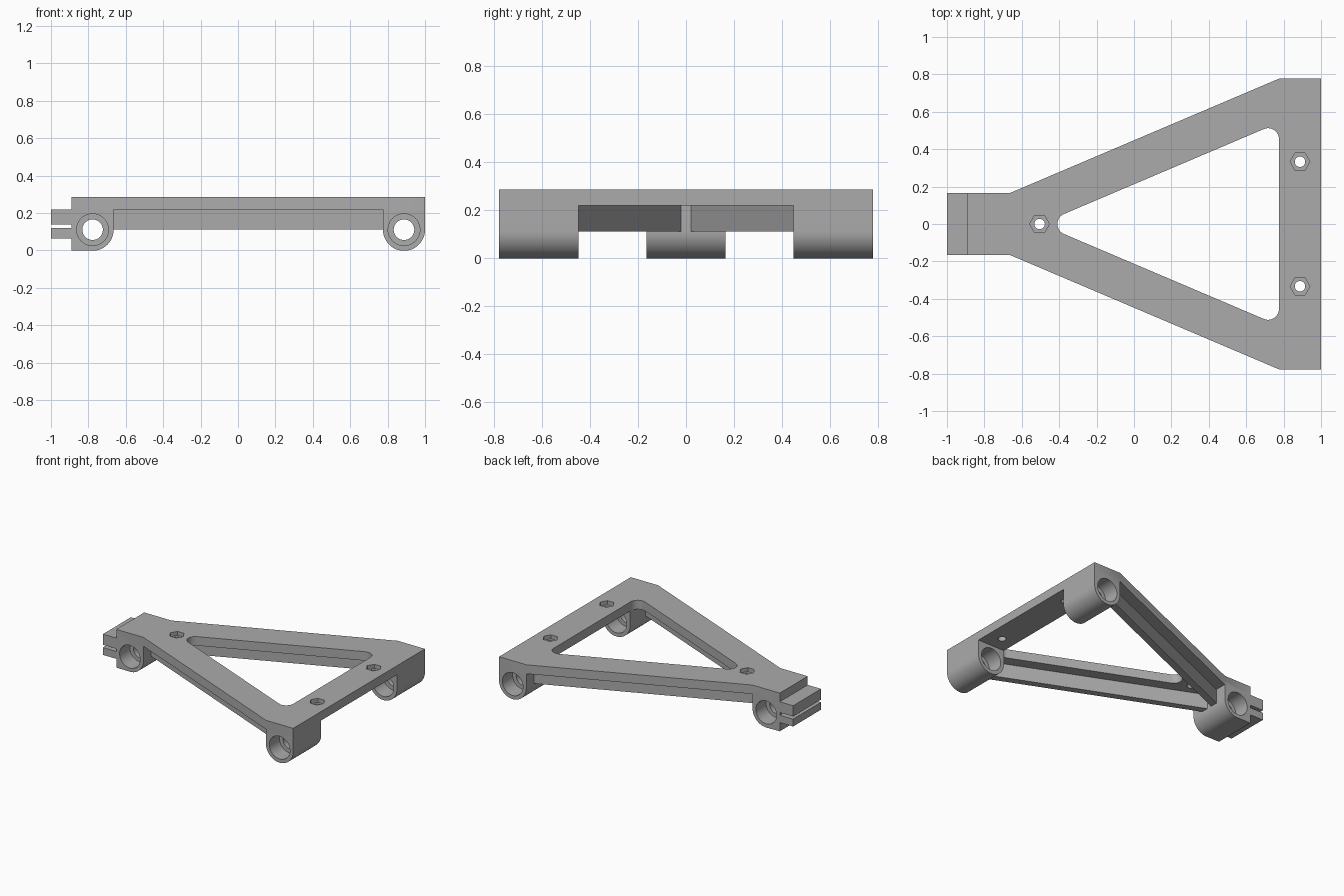
import bpy, bmesh, math

if "Cube" in bpy.data.objects:
    bpy.data.objects.remove(bpy.data.objects["Cube"])

grey = bpy.data.materials.new("matte grey")
grey.diffuse_color = (0.41, 0.41, 0.41, 1)
grey.use_nodes = True
grey.node_tree.nodes["Principled BSDF"].inputs["Base Color"].default_value = grey.diffuse_color


def prism(name, pts, lo, hi, axis="z"):
    """Extrude an outline: (x, y) along z, or (x, z) along y."""
    place = (lambda a, b, h: (a, b, h)) if axis == "z" else (lambda a, b, h: (a, h, b))
    bm = bmesh.new()
    low = [bm.verts.new(place(a, b, lo)) for a, b in pts]
    high = [bm.verts.new(place(a, b, hi)) for a, b in pts]
    bm.faces.new(low)
    bm.faces.new(high)
    n = len(pts)
    for i in range(n):
        j = (i + 1) % n
        bm.faces.new((low[i], low[j], high[j], high[i]))
    bmesh.ops.recalc_face_normals(bm, faces=bm.faces)
    mesh = bpy.data.meshes.new(name)
    bm.to_mesh(mesh)
    bm.free()
    mesh.materials.append(grey)
    obj = bpy.data.objects.new(name, mesh)
    bpy.context.collection.objects.link(obj)
    return obj


def arc(cx, cy, r, a0, a1, n):
    return [(cx + r * math.cos(math.radians(a0 + (a1 - a0) * i / n)),
             cy + r * math.sin(math.radians(a0 + (a1 - a0) * i / n))) for i in range(n + 1)]


def circle(cx, cy, r, n=48):
    return arc(cx, cy, r, 0, 360, n)[:-1]


def combine(target, other, operation):
    mod = target.modifiers.new(operation, "BOOLEAN")
    mod.operation, mod.solver, mod.object = operation, "EXACT", other
    bpy.context.view_layer.objects.active = target
    bpy.ops.object.modifier_apply(modifier=mod.name)
    bpy.data.objects.remove(other)


TOP, UNDER, AXLE = 0.285, 0.218, 0.111
SLOPE = (0.777 - 0.165) / (0.775 + 0.665)
TILT = math.degrees(math.atan(SLOPE))

# Triangular top plate
frame = prism("arm_frame", [(-0.89, -0.165), (-0.665, -0.165), (0.775, -0.777), (1, -0.777),
                            (1, 0.777), (0.775, 0.777), (-0.665, 0.165), (-0.89, 0.165)], UNDER, TOP)

# Rounded triangular window
R = 0.058
nose = -0.5 + R / math.sin(math.radians(TILT))
cx = 0.775 - R
cy = SLOPE * (cx + 0.5) - R / math.cos(math.radians(TILT))
window = (arc(nose, 0, R, 90 + TILT, 270 - TILT, 14) + arc(cx, -cy, R, 270 - TILT, 360, 12)
          + arc(cx, cy, R, 0, 90 + TILT, 12))
combine(frame, prism("window_cutter", window, 0.1, 0.4), "DIFFERENCE")

# Stiffening webs under both arms
for s in (1, -1):
    web = [(x, s * (0.048 + SLOPE * (x + 0.665) + d))
           for x, d in ((-0.70, -0.028), (0.80, -0.028), (0.80, 0.028), (-0.70, 0.028))]
    combine(frame, prism("web", web, AXLE, 0.25), "UNION")

# Bearing legs with rounded bottoms
leg = [(0.775, 0.25)] + arc(0.8875, AXLE, 0.1125, 180, 360, 32) + [(1, 0.25)]
for lo, hi in ((-0.777, -0.447), (0.447, 0.777)):
    combine(frame, prism("leg", leg, lo, hi, "y"), "UNION")

# Narrow-end hub, square on the clamp side
hub = [(-0.89, 0.25), (-0.89, 0)] + arc(-0.7775, AXLE, 0.1125, 270, 360, 16) + [(-0.665, 0.25)]
combine(frame, prism("hub", hub, -0.165, 0.165, "y"), "UNION")

# Split clamp tabs
for lo, hi in ((0.065, 0.12), (0.14, 0.22)):
    tab = [(-1, lo), (-0.85, lo), (-0.85, hi), (-1, hi)]
    combine(frame, prism("tab", tab, -0.165, 0.165, "y"), "UNION")

# Axle bores with a wider bearing seat at each end
for x, lo, hi in ((0.8875, -0.777, -0.447), (0.8875, 0.447, 0.777), (-0.7775, -0.165, 0.165)):
    bore = circle(x, AXLE, 0.055)
    seat = circle(x, AXLE, 0.085)
    combine(frame, prism("bore_cutter", bore, lo - 0.05, hi + 0.05, "y"), "DIFFERENCE")
    combine(frame, prism("seat_cutter", seat, lo - 0.05, lo + 0.12, "y"), "DIFFERENCE")
    combine(frame, prism("seat_cutter", seat, hi - 0.12, hi + 0.05, "y"), "DIFFERENCE")

# Hexagonal nut pockets and bolt holes
for x, y in ((-0.505, 0), (0.8875, 0.333), (0.8875, -0.333)):
    combine(frame, prism("nut_cutter", circle(x, y, 0.053, 6), 0.255, 0.4), "DIFFERENCE")
    combine(frame, prism("bolt_cutter", circle(x, y, 0.028, 32), 0.15, 0.4), "DIFFERENCE")

bpy.ops.object.select_all(action="DESELECT")
frame.select_set(True)
bpy.context.view_layer.objects.active = frame
bpy.ops.object.shade_smooth_by_angle(angle=math.radians(30))
